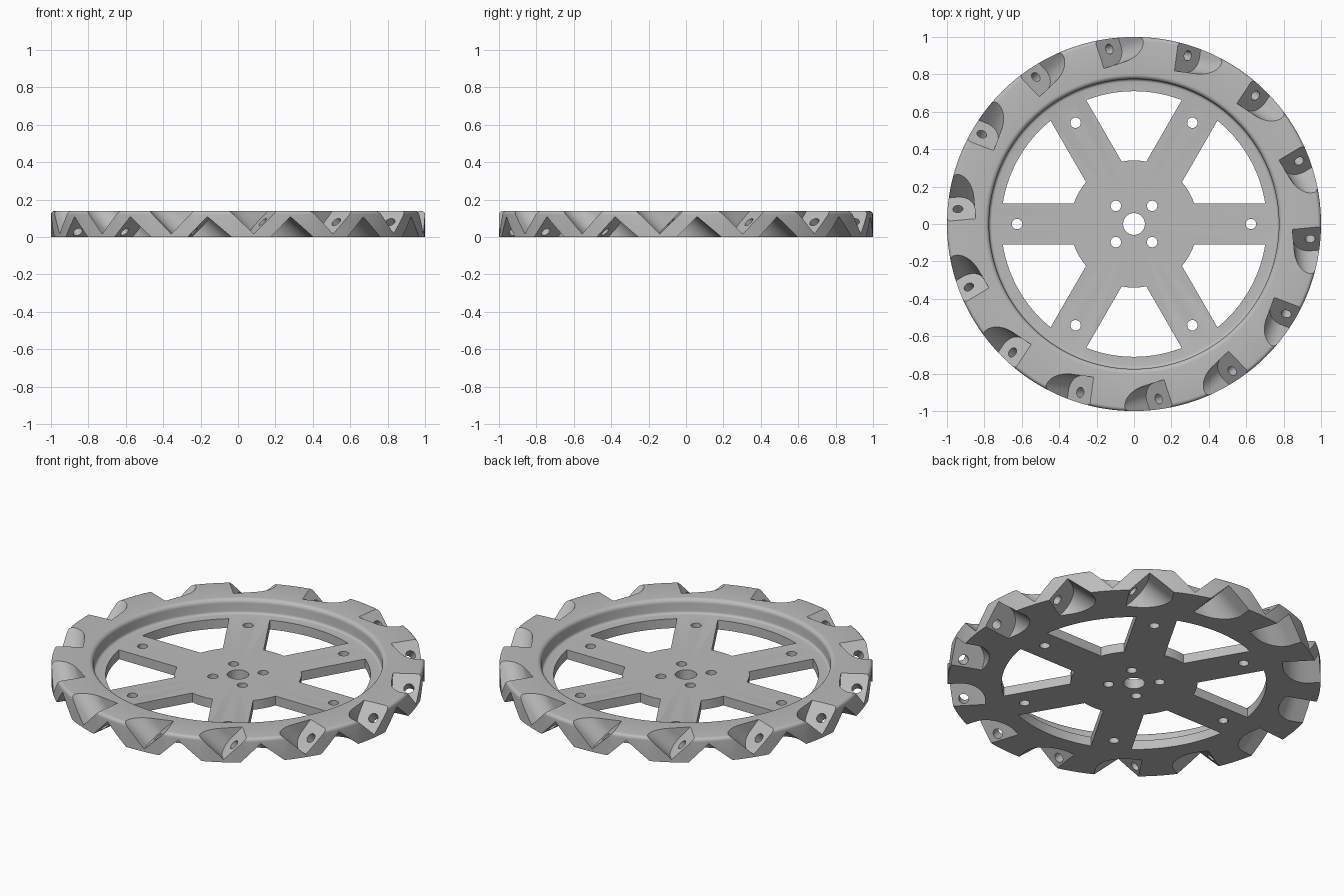
import bpy, bmesh
from math import sin, cos, asin, pi, radians, sqrt
from mathutils import Vector

if "Cube" in bpy.data.objects:
    bpy.data.objects.remove(bpy.data.objects["Cube"])

LUGS, SPOKES = 14, 6
HEIGHT, PLATE = 0.14, 0.055
Z = Vector((0, 0, 1))

grey = bpy.data.materials.new("light grey")
grey.use_nodes = True
grey.diffuse_color = (0.5, 0.5, 0.5, 1)
grey.node_tree.nodes["Principled BSDF"].inputs["Base Color"].default_value = (0.5, 0.5, 0.5, 1)


def polar(r, a):
    return (r * cos(a), r * sin(a))


def arc(cx, cy, r, start, end, steps):
    """Points on an arc, angles in degrees."""
    return [(cx + r * cos(a), cy + r * sin(a))
            for a in (radians(start + (end - start) * i / steps) for i in range(steps + 1))]


def prism(bm, profile, origin, x_dir, y_dir, sweep, end_scale=1.0):
    """Sweep a closed profile along a vector, optionally scaling the far end."""
    near = [bm.verts.new(origin + x_dir * x + y_dir * y) for x, y in profile]
    far = [bm.verts.new(origin + sweep + (x_dir * x + y_dir * y) * end_scale) for x, y in profile]
    n = len(profile)
    bm.faces.new(near[::-1])
    bm.faces.new(far)
    for i in range(n):
        j = (i + 1) % n
        bm.faces.new((near[i], near[j], far[j], far[i]))


def make_object(name, bm):
    bmesh.ops.recalc_face_normals(bm, faces=bm.faces)
    mesh = bpy.data.meshes.new(name)
    bm.to_mesh(mesh)
    bm.free()
    ob = bpy.data.objects.new(name, mesh)
    bpy.context.collection.objects.link(ob)
    mesh.materials.append(grey)
    return ob


# Wheel body: lathed disc with a raised, rounded rim and a centre bore
section = [(0.058, 0), (1, 0)]
section += arc(0.98, HEIGHT - 0.02, 0.02, 0, 90, 5)
section += arc(0.80, HEIGHT - 0.025, 0.025, 90, 180, 6)
section += arc(0.76, PLATE + 0.015, 0.015, 0, -90, 4)
section += [(0.058, PLATE)]
STEPS = 168
bm = bmesh.new()
rings = []
for s in range(STEPS):
    c, d = polar(1, 2 * pi * s / STEPS)
    rings.append([bm.verts.new((r * c, r * d, z)) for r, z in section])
for s in range(STEPS):
    a, b = rings[s], rings[(s + 1) % STEPS]
    for i in range(len(section)):
        j = (i + 1) % len(section)
        bm.faces.new((a[i], b[i], b[j], a[j]))
wheel = make_object("wheel_plate", bm)

# Plate openings: windows between spokes, spoke holes and hub holes
X, Y = Vector((1, 0, 0)), Vector((0, 1, 0))
below, through = Vector((0, 0, -0.1)), Z * 0.3
R_IN, R_OUT, HALF = 0.34, 0.71, 0.11
bm = bmesh.new()
for k in range(SPOKES):
    start = 360 / SPOKES * k
    end = start + 360 / SPOKES
    ai, ao = asin(HALF / R_IN) * 180 / pi, asin(HALF / R_OUT) * 180 / pi
    window = arc(0, 0, R_OUT, start + ao, end - ao, 20) + arc(0, 0, R_IN, end - ai, start + ai, 8)
    prism(bm, window, below, X, Y, through)
    cx, cy = polar(0.625, radians(start))
    prism(bm, arc(cx, cy, 0.028, 0, 345, 23), below, X, Y, through)
for k in range(4):
    cx, cy = polar(0.137, pi / 4 + k * pi / 2)
    prism(bm, arc(cx, cy, 0.028, 0, 345, 23), below, X, Y, through)
openings = make_object("plate_openings_cutter", bm)


# Roller pockets above and below each slanted lug, and the axle hole through it
def pocket(radius, side):
    """Rounded inner corner, open towards the rim and away from the arc."""
    quarter = arc(0, 0, radius, 180, 270, 12)
    points = [(-radius, 0.25)] + quarter + [(0.25, -radius), (0.25, 0.25)]
    return [(x, y * side) for x, y in points]


upper, lower, axles = bmesh.new(), bmesh.new(), bmesh.new()
THICK = 0.075
for k in range(LUGS):
    theta = radians(98) + 2 * pi * k / LUGS
    beta = theta + radians(10)
    outward = Vector((*polar(1, beta), 0))
    tangent = Vector((sin(beta), -cos(beta), 0))
    axis = (tangent + Z) / sqrt(2)
    slope = (Z - tangent) / sqrt(2)
    seat = Vector((*polar(0.945, theta), 0.08))
    prism(upper, pocket(0.09, 1), seat, outward, slope, axis * 0.25)
    prism(lower, pocket(0.115, -1), seat - axis * THICK, outward, slope, axis * -0.25, 1.2)
    prism(axles, arc(0, 0, 0.027, 0, 345, 23), seat - axis * (THICK + 0.03),
          outward, slope, axis * (THICK + 0.06))
cutters = [openings,
           make_object("upper_pocket_cutter", upper),
           make_object("lower_pocket_cutter", lower),
           make_object("axle_hole_cutter", axles)]

# Cut everything out of the wheel, then discard the cutters
bpy.ops.object.select_all(action='DESELECT')
bpy.context.view_layer.objects.active = wheel
wheel.select_set(True)
for cutter in cutters:
    cutter.hide_render = True
    mod = wheel.modifiers.new(cutter.name, 'BOOLEAN')
    mod.operation = 'DIFFERENCE'
    mod.solver = 'EXACT'
    mod.use_self = True
    mod.object = cutter
    bpy.ops.object.modifier_apply(modifier=mod.name)
    bpy.data.objects.remove(cutter)

bpy.ops.object.shade_smooth_by_angle(angle=radians(30))
